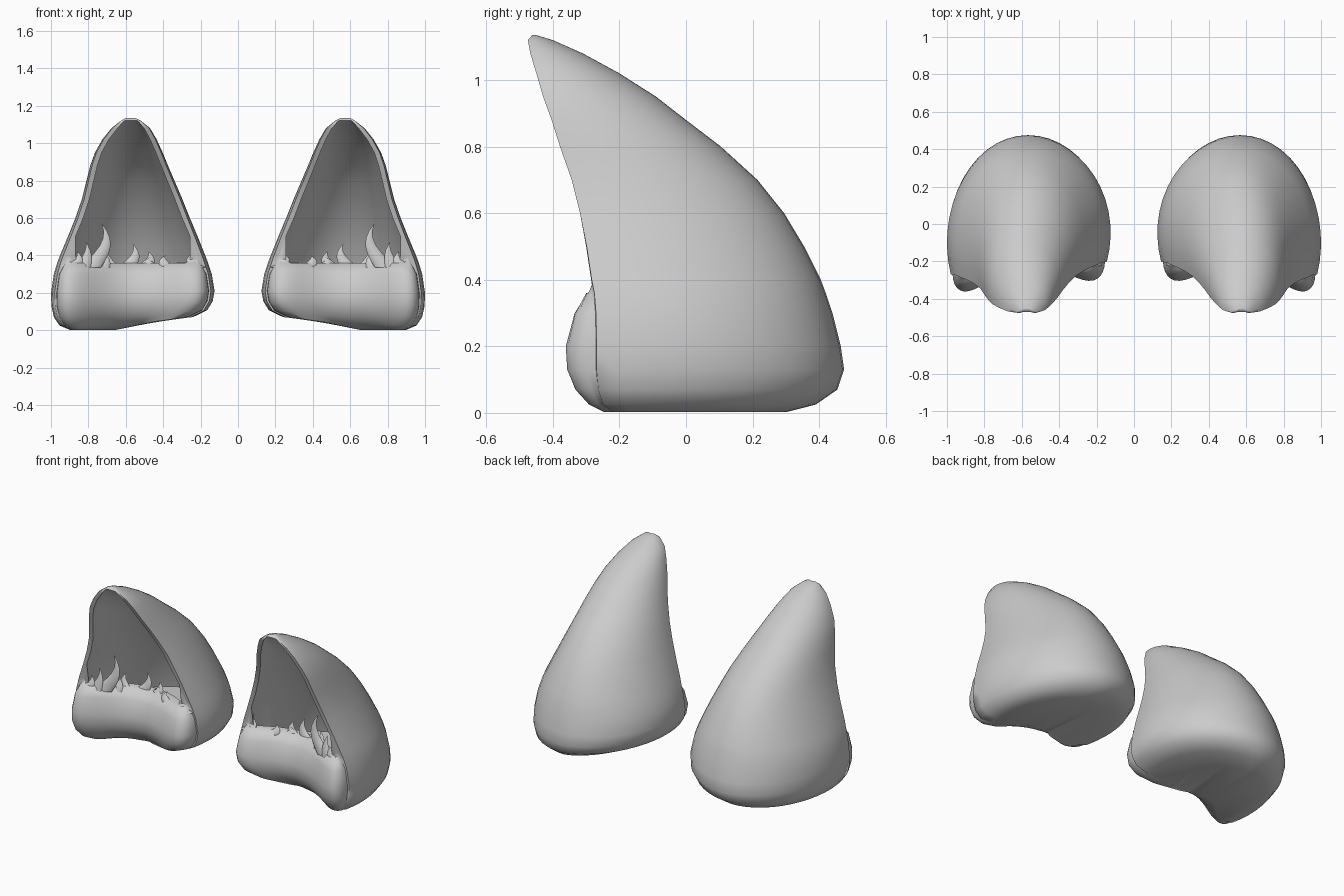
import bpy, bmesh, math
from mathutils import Vector

cube = bpy.data.objects.get("Cube")
if cube:
    bpy.data.objects.remove(cube)

fur = bpy.data.materials.new("plain_grey")
fur.use_nodes = True
fur.diffuse_color = (0.6, 0.6, 0.6, 1)
fur.node_tree.nodes["Principled BSDF"].inputs["Base Color"].default_value = (0.6, 0.6, 0.6, 1)

# Cross-sections of one ear: height, inner side x, outer side x, back y, front y
SECTIONS = [
    (.002, .40, .90, .30, -.22), (.025, .24, .955, .39, -.25), (.07, .165, .985, .455, -.265),
    (.13, .135, .998, .475, -.27), (.20, .125, 1.0, .465, -.27), (.30, .14, .985, .44, -.272),
    (.36, .16, .967, .42, -.277), (.40, .175, .952, .405, -.285), (.50, .215, .91, .355, -.30),
    (.60, .257, .87, .295, -.32), (.70, .297, .835, .215, -.345), (.80, .34, .81, .105, -.38),
    (.88, .374, .79, 0, -.405), (.95, .403, .765, -.09, -.43), (1.02, .435, .725, -.2, -.45),
    (1.08, .47, .677, -.31, -.468), (1.12, .52, .625, -.40, -.475), (1.135, .55, .60, -.45, -.462),
]
COLS = 29
ARC = math.acos(-.3)          # the horseshoe wraps a little past half a turn
PAD_TOP, PAD_DEPTH, FLOOR = .36, .135, .13


def skew(z):
    """How far the inner-side rim sits behind the outer-side rim."""
    return .07 * min(1, max(0, (1.12 - z) / .35))


def slant(z, side):
    """Lift the base towards the middle of the pair."""
    return z + .05 * max(0, -side) * max(0, 1 - z / .25)


def section_at(z):
    """Cross-section at any height between the listed ones."""
    for low, high in zip(SECTIONS, SECTIONS[1:]):
        if z <= high[0]:
            t = (z - low[0]) / (high[0] - low[0])
            return [a + (b - a) * t for a, b in zip(low, high)]


def outer_point(row, s):
    z, xl, xr, back, front = row
    a = s * ARC
    b = (back - front) / 1.3
    y = back - b + b * math.cos(a)
    y += skew(z) * (1 - math.sin(a)) / 2 * (1 - math.cos(a)) / 1.3
    return Vector(((xl + xr) / 2 + (xr - xl) / 2 * math.sin(a), y, slant(z, math.sin(a))))


def hollow_point(z, s):
    """The shell's inner wall: the outer shape moved in by the wall thickness."""
    lowest = FLOOR if z <= .60 else .40 if z <= .70 else z
    z, xl, xr, back, front = section_at(z + (lowest - z) * (1 - s ** 6))
    inset = min(.03, .15 * (xr - xl))
    wall = .04 + .03 * max(0, z - .5) / .6
    return outer_point((z, xl + inset, xr - inset, max(front + .004, back - wall), front), s)


def pad_point(row, s):
    """Pad front low down, then over its top and down behind it."""
    z, xl, xr, back, front = row
    half = (xr - xl) / 2 * math.sin(ARC) - (.01 if z < PAD_TOP else .025)
    side = math.sin(s * math.pi / 2)
    across = max(0, math.cos(s * math.pi / 2))
    y = front + skew(z) * (1 - side) / 2
    height = z
    if z <= PAD_TOP:
        bulge = .125 * math.sin(math.pi * (z + .02) / .40) ** .6
        y += PAD_DEPTH * across ** 4 - bulge * math.sin(min(1, across / .8) * math.pi / 2)
    elif z <= .40:
        y += (PAD_DEPTH + .02) * across ** 2
        height = PAD_TOP
    else:
        y += (PAD_DEPTH + .05) * across
        height = FLOOR
    return Vector(((xl + xr) / 2 + half * side, y,
                   slant(z, side) + (height - z) * (1 - s ** 6)))


def inner_point(row, s):
    return pad_point(row, s) if row[0] <= .50 else hollow_point(row[0], s)


def finish(name, bm):
    """Make the object, mirror it to the other ear and shade it."""
    bmesh.ops.recalc_face_normals(bm, faces=bm.faces)
    mesh = bpy.data.meshes.new(name)
    bm.to_mesh(mesh)
    bm.free()
    mesh.materials.append(fur)
    ob = bpy.data.objects.new(name, mesh)
    bpy.context.collection.objects.link(ob)
    ob.modifiers.new("other_side", "MIRROR").use_clip = False
    bpy.ops.object.select_all(action="DESELECT")
    ob.select_set(True)
    bpy.context.view_layer.objects.active = ob
    bpy.ops.object.shade_smooth_by_angle(angle=math.radians(70))


# Ear shell with its hollow and the padded front lip, as one closed loft
bm = bmesh.new()
params = [-1 + 2 * j / (COLS - 1) for j in range(COLS)]
rings = []
for row in SECTIONS:
    ring = [bm.verts.new(outer_point(row, s)) for s in params]
    ring += [bm.verts.new(inner_point(row, s)) for s in reversed(params)]
    rings.append(ring)
count = 2 * COLS
for low, high in zip(rings, rings[1:]):
    for j in range(count):
        k = (j + 1) % count
        bm.faces.new((low[j], low[k], high[k], high[j]))
for ring in (rings[0], rings[-1]):
    for j in range(COLS - 1):
        bm.faces.new((ring[j], ring[j + 1], ring[count - 2 - j], ring[count - 1 - j]))
finish("ear_shells", bm)

# Curved fur tufts along the top of the pad: position across, height, sideways lean, width
TUFTS = [
    (-.82, .05, .04, .09), (-.6, .04, -.03, .10), (-.38, .04, .04, .10), (-.22, .03, .04, .10),
    (-.1, .06, -.04, .10), (.06, .10, -.05, .10), (.2, .07, .03, .10), (.32, .05, -.03, .10),
    (.44, .21, -.09, .12), (.54, .11, -.03, .09), (.72, .06, -.04, .09),
]
bm = bmesh.new()
STEPS, SIDES = 7, 8
for s, height, lean, width in TUFTS:
    root = pad_point(SECTIONS[6], s) + Vector((0, .015, -.025))
    previous = None
    for i in range(STEPS):
        t = i / (STEPS - 1)
        centre = root + Vector((lean * math.sin(t * math.pi * .75), .02 * t, (height + .025) * t))
        r = width / 2 * (1 - t) ** 1.1 + .001
        ring = []
        for j in range(SIDES):
            a = 2 * math.pi * j / SIDES
            ring.append(bm.verts.new(centre + Vector((r * math.cos(a), .35 * r * math.sin(a), 0))))
        if previous:
            for j in range(SIDES):
                k = (j + 1) % SIDES
                bm.faces.new((previous[j], previous[k], ring[k], ring[j]))
        else:
            bm.faces.new(ring)
        previous = ring
    bm.faces.new(previous)
finish("fur_tufts", bm)
